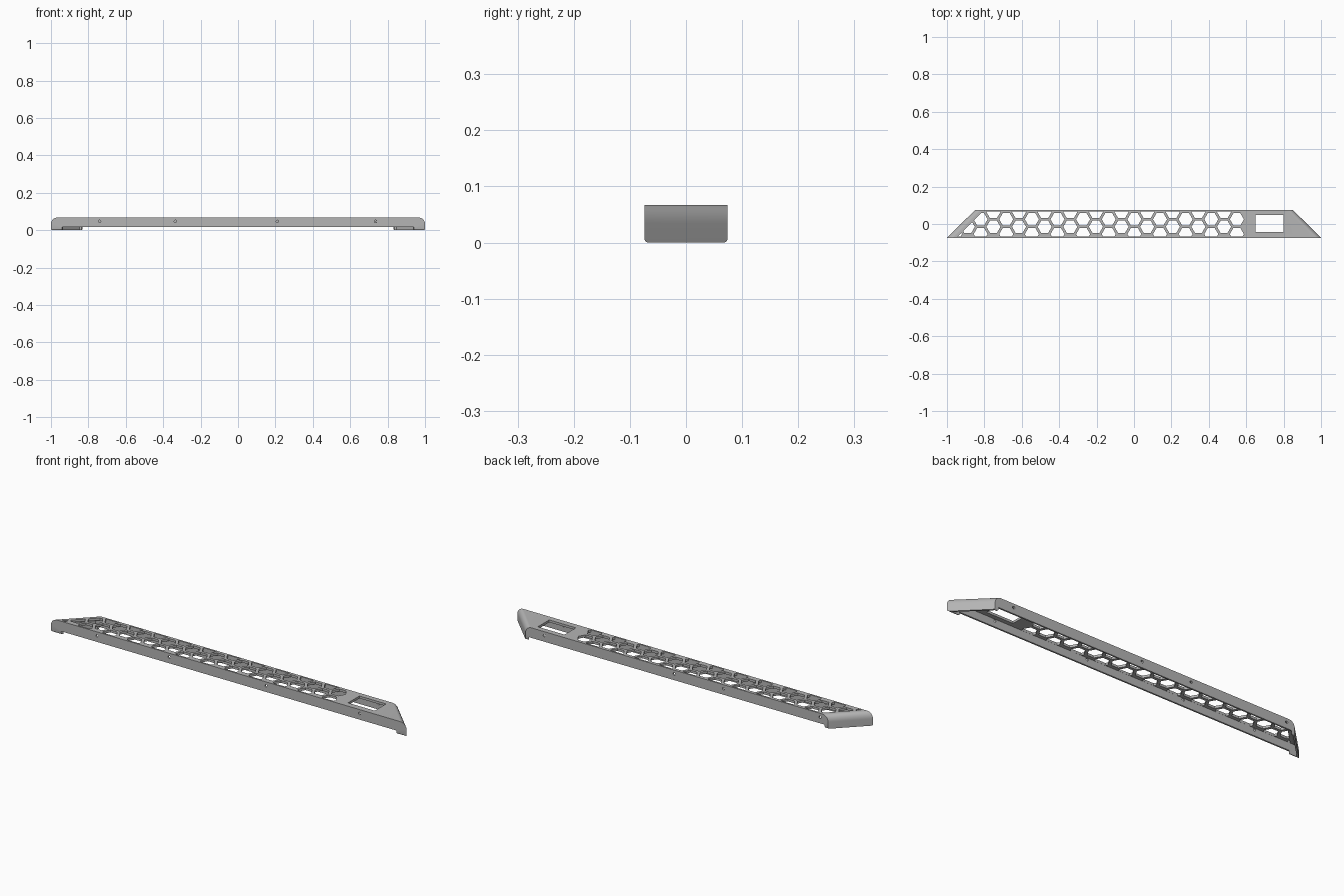
import bpy, bmesh, math
from mathutils import Matrix, Vector

if "Cube" in bpy.data.objects:
    bpy.data.objects.remove(bpy.data.objects["Cube"], do_unlink=True)

HALF_Y = 0.074      # half depth of the panel
SLANT = 1.01        # how far the mitred ends run in per unit of y
TOP = 0.067
WALL = 0.008
STEP = 0.0685       # spacing of honeycomb columns

grey = bpy.data.materials.new("plain grey")
grey.use_nodes = True
grey.diffuse_color = (0.46, 0.46, 0.46, 1)
grey.node_tree.nodes["Principled BSDF"].inputs["Base Color"].default_value = grey.diffuse_color


def make_object(name, bm):
    bmesh.ops.recalc_face_normals(bm, faces=bm.faces)
    mesh = bpy.data.meshes.new(name)
    bm.to_mesh(mesh)
    bm.free()
    obj = bpy.data.objects.new(name, mesh)
    bpy.context.collection.objects.link(obj)
    mesh.materials.append(grey)
    return obj


def arch(half, low, high, radius, steps=10):
    """Half-open box section with rounded upper corners, as (x, z) points."""
    right = [(half, low)]
    for i in range(steps + 1 if radius else 1):
        a = math.pi / 2 * i / steps
        right.append((half - radius + radius * math.cos(a), high - radius + radius * math.sin(a)))
    return right + [(-x, z) for x, z in reversed(right)]


def loft(bm, section, y0, y1):
    """Run a section from y0 to y1, drawing both ends inwards."""
    rings = []
    for y in (y0, y1):
        shift = (y + HALF_Y) * SLANT
        rings.append([bm.verts.new((x - math.copysign(shift, x), y, z)) for x, z in section])
    bm.faces.new(rings[0])
    bm.faces.new(rings[1][::-1])
    n = len(section)
    for i in range(n):
        j = (i + 1) % n
        bm.faces.new((rings[0][i], rings[1][i], rings[1][j], rings[0][j]))


def prism(bm, outline, low, high):
    rings = [[bm.verts.new((x, y, z)) for x, y in outline] for z in (low, high)]
    bm.faces.new(rings[0][::-1])
    bm.faces.new(rings[1])
    n = len(outline)
    for i in range(n):
        j = (i + 1) % n
        bm.faces.new((rings[0][i], rings[0][j], rings[1][j], rings[1][i]))


def clip(poly, a, b, c):
    """Keep the part of a polygon where a*x + b*y >= c."""
    out = []
    for p, q in zip(poly, poly[1:] + poly[:1]):
        dp, dq = a * p[0] + b * p[1] - c, a * q[0] + b * q[1] - c
        if dp >= 0:
            out.append(p)
        if dp * dq < 0:
            t = dp / (dp - dq)
            out.append((p[0] + t * (q[0] - p[0]), p[1] + t * (q[1] - p[1])))
    return out


def area(poly):
    return abs(sum(p[0] * q[1] - q[0] * p[1] for p, q in zip(poly, poly[1:] + poly[:1]))) / 2


# Outer body with mitred, rounded ends and softened bottom corners
bm = bmesh.new()
loft(bm, arch(1.0, 0, TOP, 0.033), -HALF_Y, HALF_Y)
low_edges = [e for e in bm.edges
             if all(v.co.z < 0.001 for v in e.verts)
             and abs(e.verts[0].co.y - e.verts[1].co.y) < 0.001]
bmesh.ops.bevel(bm, geom=low_edges, offset=0.007, segments=4, profile=0.5, affect='EDGES')
panel = make_object("vent_panel", bm)
cutters = []

# Hollow underside
bm = bmesh.new()
loft(bm, arch(0.988, -0.05, TOP - 0.012, 0.022), -HALF_Y + WALL, HALF_Y - WALL)
cutters.append(make_object("cavity_cutter", bm))

# Front and back walls stop short of the end tabs
bm = bmesh.new()
loft(bm, arch(0.988, -0.06, 0.016, 0), -0.1, 0.1)
cutters.append(make_object("wall_base_cutter", bm))

# Honeycomb openings and the rectangular window
bm = bmesh.new()
radius = 0.0375
limit = 0.0655
for k in range(23):
    cx = 0.55 - k * STEP
    for cy in ((0.025, -0.054) if k % 2 == 0 else (0.064, -0.015)):
        cell = [(cx + radius * math.cos(math.pi / 3 * i), cy + radius * math.sin(math.pi / 3 * i))
                for i in range(6)]
        cell = clip(cell, 0, 1, -limit)
        cell = clip(cell, 0, -1, -limit)
        cell = clip(cell, 1, -SLANT, -0.95 + HALF_Y * SLANT)
        if len(cell) > 2 and area(cell) > 0.00003:
            prism(bm, cell, 0.03, 0.1)
prism(bm, [(0.65, -0.044), (0.80, -0.044), (0.80, 0.047), (0.65, 0.047)], 0.03, 0.1)
cutters.append(make_object("opening_cutter", bm))

# Screw holes through the front and back walls
bm = bmesh.new()
for y, places in ((-HALF_Y, (-0.74, -0.335, 0.21, 0.735)), (HALF_Y, (-0.805, -0.263, 0.015, 0.745))):
    for x in places:
        bmesh.ops.create_cone(bm, cap_ends=True, segments=20, radius1=0.0065, radius2=0.0065,
                              depth=0.03, matrix=Matrix.Translation(Vector((x, y, 0.047)))
                              @ Matrix.Rotation(math.pi / 2, 4, 'X'))
cutters.append(make_object("screw_hole_cutter", bm))

# Cut everything out and keep only the finished panel
for cutter in cutters:
    cutter.hide_render = True
    mod = panel.modifiers.new(cutter.name, 'BOOLEAN')
    mod.operation = 'DIFFERENCE'
    mod.solver = 'EXACT'
    mod.object = cutter
bpy.context.view_layer.update()
finished = bpy.data.meshes.new_from_object(panel.evaluated_get(bpy.context.evaluated_depsgraph_get()))
panel.modifiers.clear()
panel.data = finished
finished.materials.clear()
finished.materials.append(grey)
for poly in finished.polygons:
    poly.material_index = 0
for cutter in cutters:
    bpy.data.objects.remove(cutter, do_unlink=True)

# Smooth the rounded ends, keep the cut edges crisp
bpy.ops.object.select_all(action='DESELECT')
panel.select_set(True)
bpy.context.view_layer.objects.active = panel
bpy.ops.object.shade_smooth_by_angle(angle=math.radians(30))
